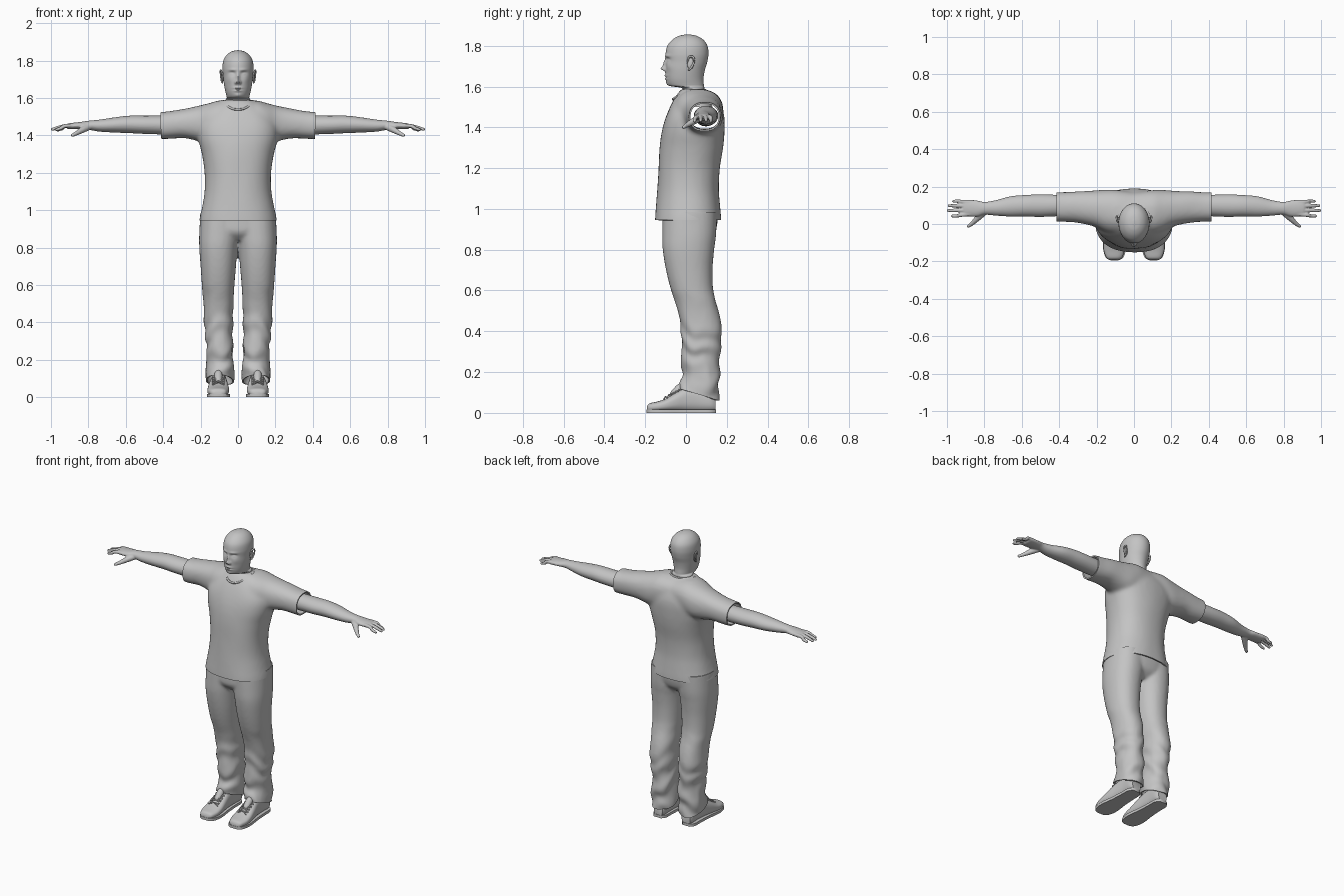
import bpy, bmesh, math
from mathutils import Vector, Matrix, noise

if "Cube" in bpy.data.objects:
    bpy.data.objects.remove(bpy.data.objects["Cube"])

GREY = (0.55, 0.55, 0.55, 1)
grey = bpy.data.materials.new("plain grey")
grey.use_nodes = True
grey.diffuse_color = GREY
grey.node_tree.nodes["Principled BSDF"].inputs["Base Color"].default_value = GREY


def smooth_rows(rows, steps):
    """Catmull-Rom interpolation between rows of numbers."""
    out = []
    for i in range(len(rows) - 1):
        a, b, c, d = (rows[max(0, min(len(rows) - 1, i + k))] for k in (-1, 0, 1, 2))
        for s in range(steps):
            t = s / steps
            out.append([q + 0.5 * t * (r - p + t * (2 * p - 5 * q + 4 * r - s4 + t * (3 * (q - r) + s4 - p)))
                        for p, q, r, s4 in zip(a, b, c, d)])
    return out + [rows[-1]]


def skin(bm, rings):
    """Bridge rings of points and cap both ends."""
    vs = [[bm.verts.new(p) for p in ring] for ring in rings]
    n = len(vs[0])
    faces = [bm.faces.new(vs[0]), bm.faces.new(vs[-1])]
    for a, b in zip(vs, vs[1:]):
        faces += [bm.faces.new((a[i], a[(i + 1) % n], b[(i + 1) % n], b[i])) for i in range(n)]
    bmesh.ops.recalc_face_normals(bm, faces=faces)


def loft(bm, axis, rows, n=48, steps=5, power=2.0):
    """Superellipse sections; a row is position, then low and high bounds of the other two axes."""
    rings = []
    for t, u0, u1, v0, v1 in smooth_rows(rows, steps):
        ring = []
        for i in range(n):
            c, s = math.cos(math.tau * i / n), math.sin(math.tau * i / n)
            u = (u0 + u1) / 2 + (u1 - u0) / 2 * math.copysign(abs(c) ** (2 / power), c)
            v = (v0 + v1) / 2 + (v1 - v0) / 2 * math.copysign(abs(s) ** (2 / power), s)
            ring.append({"x": (t, u, v), "y": (u, t, v), "z": (u, v, t)}[axis])
        rings.append(ring)
    skin(bm, rings)


def tube(bm, pts, n=12, steps=4):
    """Round tube through points given as x, y, z, radius, with rounded ends."""
    path = smooth_rows(pts, steps)
    rings = []
    for i, p in enumerate(path):
        here = Vector(p[:3])
        d = (Vector(path[min(i + 1, len(path) - 1)][:3]) - Vector(path[max(i - 1, 0)][:3])).normalized()
        turn = d.to_track_quat("Z", "Y")
        layers = [(0, 1)]
        if i == 0:
            layers = [(-0.9, 0.4), (-0.6, 0.8), (0, 1)]
        elif i == len(path) - 1:
            layers = [(0, 1), (0.6, 0.8), (0.9, 0.4)]
        for off, k in layers:
            rings.append([here + d * off * p[3] + turn @ Vector((math.cos(math.tau * j / n), math.sin(math.tau * j / n), 0)) * k * p[3]
                          for j in range(n)])
    skin(bm, rings)


def ball(bm, at, size):
    bmesh.ops.create_uvsphere(bm, u_segments=24, v_segments=16, radius=1,
                              matrix=Matrix.Translation(at) @ Matrix.Diagonal((*size, 1)))


def mirror(bm):
    """Copy everything so far to the other side."""
    made = bmesh.ops.duplicate(bm, geom=bm.verts[:] + bm.edges[:] + bm.faces[:])["geom"]
    for v in made:
        if isinstance(v, bmesh.types.BMVert):
            v.co.x *= -1
    bmesh.ops.reverse_faces(bm, faces=[f for f in made if isinstance(f, bmesh.types.BMFace)])


def bake(obj):
    obj.data = bpy.data.meshes.new_from_object(obj.evaluated_get(bpy.context.evaluated_depsgraph_get()))
    obj.modifiers.clear()


def make(name, bm, voxel=0, relax=0, cuts=(), wrinkle=None):
    """Turn a bmesh into an object; optionally fuse, relax, wrinkle and trim it as cloth."""
    mesh = bpy.data.meshes.new(name)
    bm.to_mesh(mesh)
    bm.free()
    obj = bpy.data.objects.new(name, mesh)
    bpy.context.collection.objects.link(obj)
    if voxel:
        mod = obj.modifiers.new("fuse", "REMESH")
        mod.mode, mod.voxel_size = "VOXEL", voxel
        mod = obj.modifiers.new("relax", "SMOOTH")
        mod.factor, mod.iterations = 0.5, relax
        bake(obj)
    if cuts:
        bm = bmesh.new()
        bm.from_mesh(obj.data)
        bm.normal_update()
        for v, shift in [(v, v.normal * wrinkle(v.co)) for v in bm.verts]:
            v.co += shift
        for co, no in cuts:
            bmesh.ops.bisect_plane(bm, geom=bm.verts[:] + bm.edges[:] + bm.faces[:],
                                   plane_co=co, plane_no=no, clear_outer=True)
        bm.to_mesh(obj.data)
        bm.free()
        mod = obj.modifiers.new("cloth", "SOLIDIFY")
        mod.thickness, mod.offset = 0.008, -1
        bake(obj)
    obj.data.materials.clear()
    obj.data.materials.append(grey)
    obj.data.polygons.foreach_set("use_smooth", [True] * len(obj.data.polygons))
    obj.data.set_sharp_from_angle(angle=math.radians(50))
    return obj


# Head and neck, with the face pushed out and in by soft bumps
bm = bmesh.new()
loft(bm, "z", [(z, -w, w, f, b) for z, w, f, b in (
    (1.50, .09, -.02, .13), (1.55, .074, -.025, .105), (1.58, .067, -.018, .092), (1.594, .065, -.025, .09),
    (1.602, .06, -.075, .088), (1.612, .062, -.09, .087), (1.64, .069, -.098, .086), (1.68, .076, -.1, .092),
    (1.72, .08, -.099, .104), (1.76, .083, -.1, .11), (1.80, .078, -.091, .105), (1.83, .06, -.066, .084),
    (1.848, .035, -.035, .053), (1.855, .006, -.003, .02))], n=128, steps=9)
BUMPS = [(0, 1.71, .009, .022, .012), (0, 1.688, .011, .011, .02), (.012, 1.682, .006, .008, .011),
         (.031, 1.732, .016, .010, -.012), (.032, 1.729, .011, .006, .007), (.03, 1.75, .022, .007, .005),
         (0, 1.653, .022, .005, .007), (0, 1.646, .024, .003, -.004), (0, 1.638, .018, .006, .007),
         (0, 1.613, .018, .012, .005), (.045, 1.70, .018, .02, .004)]
for v in bm.verts:
    if v.co.y < -.01:
        x, z = abs(v.co.x), v.co.z
        v.co.y -= sum(h * math.exp(-((x - cx) / sx) ** 2 - ((z - cz) / sz) ** 2) for cx, cz, sx, sz, h in BUMPS)
make("head", bm)

# Ears
bm = bmesh.new()
ball(bm, (.083, .022, 1.712), (.007, .016, .028))
tube(bm, [(.084, .008, 1.722, .004), (.09, .016, 1.745, .005), (.093, .034, 1.745, .005),
          (.092, .04, 1.722, .005), (.087, .024, 1.69, .005), (.083, .014, 1.682, .004)])
mirror(bm)
make("ears", bm)

# Shirt: sleeves run into the shoulders and fuse with the trunk
bm = bmesh.new()
loft(bm, "x", [(-.02, -.05, .17, 1.40, 1.58), (.09, -.055, .182, 1.37, 1.588), (.15, -.045, .182, 1.36, 1.574),
               (.21, -.015, .178, 1.37, 1.558), (.29, .006, .174, 1.384, 1.54), (.37, .012, .17, 1.38, 1.528),
               (.43, .012, .17, 1.38, 1.525)], power=2.3)
mirror(bm)
loft(bm, "z", [(z, -w, w, f, b) for z, w, f, b in (
    (.88, .212, -.155, .172), (.95, .207, -.152, .172), (1.02, .192, -.146, .166), (1.1, .179, -.14, .16),
    (1.2, .178, -.134, .165), (1.3, .192, -.128, .182), (1.38, .212, -.118, .19), (1.45, .215, -.1, .19),
    (1.51, .18, -.075, .172), (1.56, .12, -.045, .13), (1.59, .08, -.02, .09))], power=2.3)
make("shirt", bm, .011, 9, [((0, 0, .945), (0, 0, -1)), ((.37, 0, 0), (1, 0, -.03)), ((-.37, 0, 0), (-1, 0, -.03))],
     lambda p: .003 * noise.noise(Vector((p.x * 9, p.y * 9, p.z * 5))))

# Neckband, dipping at the front
bm = bmesh.new()
band = []
for i in range(25):
    a = math.tau * i / 24
    dip = max(0, -math.sin(a)) ** 1.5
    band.append((.083 * math.cos(a), .03 + .064 * math.sin(a) - .03 * dip, 1.583 - .045 * dip, .006))
tube(bm, band, n=8, steps=3)
make("neckband", bm)

# Arms with hands
bm = bmesh.new()
loft(bm, "x", [(.28, .045, .145, 1.405, 1.505), (.4, .042, .155, 1.405, 1.505), (.5, .038, .158, 1.408, 1.505),
               (.58, .04, .155, 1.412, 1.505), (.66, .04, .148, 1.415, 1.496), (.74, .045, .127, 1.42, 1.484),
               (.8, .05, .118, 1.43, 1.478), (.84, .04, .126, 1.433, 1.472), (.9, .042, .13, 1.433, 1.465),
               (.915, .05, .124, 1.437, 1.46)])
for y0, y1, end, z in ((.053, .043, .972, 1.43), (.075, .072, .993, 1.432), (.097, .098, .99, 1.432), (.118, .122, .965, 1.428)):
    tube(bm, [(.87, y0, 1.452, .011), (.925, (y0 + y1) / 2, 1.45, .0105), (end - .025, y1, z + .008, .0095), (end, y1, z, .008)])
tube(bm, [(.795, .068, 1.447, .018), (.83, .037, 1.43, .017), (.862, .006, 1.412, .012), (.885, -.012, 1.4, .009)])
mirror(bm)
make("arms", bm, .0045, 3)

# Trousers: two legs fused into the hips, with folds gathering toward the hems
bm = bmesh.new()
loft(bm, "z", [(.02, .025, .17, -.035, .16), (.12, .025, .172, -.035, .162), (.2, .021, .168, -.018, .164),
               (.3, .027, .173, -.024, .168), (.4, .027, .178, -.026, .174), (.5, .025, .185, -.04, .16),
               (.6, .019, .193, -.073, .134), (.7, .011, .2, -.098, .13), (.8, .002, .207, -.114, .138),
               (.88, -.01, .207, -.116, .148), (1.0, -.02, .2, -.114, .152)], power=2.2)
mirror(bm)
loft(bm, "z", [(.84, -.1, .1, -.075, .1), (.88, -.19, .19, -.112, .14), (.94, -.204, .204, -.116, .155),
               (1.0, -.2, .2, -.114, .155)], power=2.3)


def folds(p):
    low = max(0, min(1, (.62 - p.z) / .4))
    sway = noise.noise(Vector((abs(p.x) * 12, p.y * 12, p.z * 6)))
    return low * (.005 * math.sin(p.z * 48 + p.y * 16 + abs(p.x) * 22 + 3 * sway) + .007 * sway)


make("trousers", bm, .0095, 5, [((0, -.02, .115), (0, -.3, -1)), ((0, 0, .985), (0, 0, 1))], folds)

# Shoes: upper, sole, tongue and laces
bm = bmesh.new()
loft(bm, "y", [(-.192, .085, .13, .008, .03), (-.18, .064, .148, .006, .046), (-.14, .05, .162, .006, .056),
               (-.1, .048, .163, .006, .07), (-.05, .052, .157, .006, .1), (0, .058, .148, .006, .125),
               (.06, .06, .142, .006, .13), (.12, .06, .142, .006, .11), (.145, .07, .132, .008, .085)], power=2.5)
mirror(bm)
make("shoe_uppers", bm)

bm = bmesh.new()
outline = smooth_rows([(-.194, .022), (-.18, .046), (-.14, .06), (-.09, .061), (-.02, .052), (.06, .047),
                       (.12, .045), (.148, .026)], 4)
edge = [(.104 + w, y) for y, w in outline] + [(.104 - w, y) for y, w in reversed(outline)]
skin(bm, [[(x, y, z) for x, y in edge] for z in (0, .017)])
mirror(bm)
make("shoe_soles", bm)

bm = bmesh.new()
tube(bm, [(.105, -.06, .09, .02), (.105, -.035, .115, .022), (.105, -.022, .128, .02)])
for k in range(5):
    y, z = -.108 + .018 * k, .071 + .0105 * k
    for s in (-1, 1):
        tube(bm, [(.105 - s * .03, y, z - .004, .0035), (.105, y + .007, z + .008, .0035), (.105 + s * .03, y + .014, z + .003, .0035)], n=6)
mirror(bm)
make("laces", bm)
